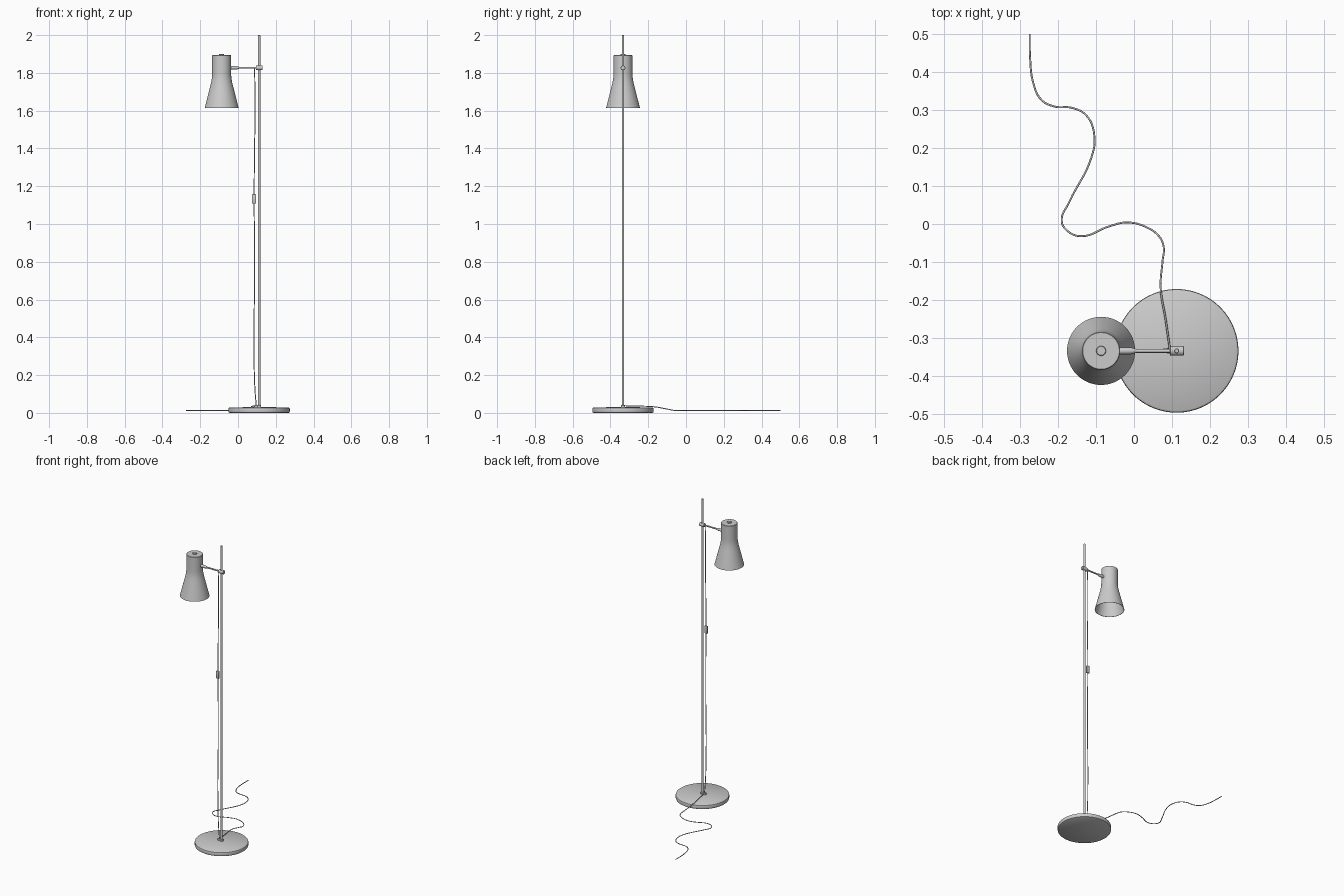
import bpy, bmesh, math
from mathutils import Vector

if "Cube" in bpy.data.objects:
    bpy.data.objects.remove(bpy.data.objects["Cube"])

Y = -0.3335          # depth of the lamp axis
POLE_X = 0.112
SHADE_X = -0.0865
ARM_Z = 1.827


def finish(name, bm, angle=35):
    bmesh.ops.recalc_face_normals(bm, faces=bm.faces)
    me = bpy.data.meshes.new(name)
    bm.to_mesh(me)
    bm.free()
    ob = bpy.data.objects.new(name, me)
    bpy.context.collection.objects.link(ob)
    bpy.ops.object.select_all(action='DESELECT')
    bpy.context.view_layer.objects.active = ob
    ob.select_set(True)
    bpy.ops.object.shade_smooth_by_angle(angle=math.radians(angle))
    return ob


def lathe(name, profile, loc, n=48, along_x=False):
    """Revolve (radius, height) points; ends with radius 0 close on the axis."""
    bm = bmesh.new()
    vs = [bm.verts.new((r, 0, z)) for r, z in profile]
    es = [bm.edges.new(p) for p in zip(vs, vs[1:])]
    bmesh.ops.spin(bm, geom=vs + es, cent=(0, 0, 0), axis=(0, 0, 1),
                   angle=math.tau, steps=n, use_duplicate=False)
    bmesh.ops.remove_doubles(bm, verts=bm.verts, dist=1e-5)
    ob = finish(name, bm)
    ob.location = loc
    if along_x:
        ob.rotation_euler = (0, math.pi / 2, 0)
    return ob


def rod(name, r, a, b, loc, n=24, along_x=False, bevel=0.0015):
    return lathe(name, [(0, a), (r - bevel, a), (r, a + bevel),
                        (r, b - bevel), (r - bevel, b), (0, b)], loc, n, along_x)


def cord(name, points, radius=0.0025):
    cu = bpy.data.curves.new(name, 'CURVE')
    cu.dimensions = '3D'
    cu.bevel_depth = radius
    cu.bevel_resolution = 2
    cu.resolution_u = 8
    cu.use_fill_caps = True
    sp = cu.splines.new('BEZIER')
    sp.bezier_points.add(len(points) - 1)
    for bp, p in zip(sp.bezier_points, points):
        bp.co = Vector(p)
        bp.handle_left_type = bp.handle_right_type = 'AUTO'
    ob = bpy.data.objects.new(name, cu)
    bpy.context.collection.objects.link(ob)


# round base with softened rim
lathe("base", [(0, 0), (0.156, 0), (0.161, 0.003), (0.1625, 0.008), (0.1625, 0.021),
               (0.161, 0.026), (0.156, 0.029), (0, 0.031)], (POLE_X, Y, 0), 96)

# pole and its foot collar
rod("pole", 0.0065, 0.025, 2.0, (POLE_X, Y, 0))
rod("pole_collar", 0.011, 0.028, 0.041, (POLE_X, Y, 0))

# arm, clamp on the pole and sleeve at the shade
rod("arm", 0.005, -0.03, 0.11, (0, Y, ARM_Z), along_x=True)
rod("pole_clamp", 0.0125, 0.094, 0.131, (0, Y, ARM_Z), 32, True)
lathe("shade_sleeve", [(0, -0.04), (0.009, -0.04), (0.009, -0.008), (0.005, 0.006), (0, 0.006)],
      (0, Y, ARM_Z), 24, True)

# open-bottomed lamp shade: outer skin, then inner skin
outer = [(0.048, 1.894), (0.05, 1.892), (0.05, 1.80), (0.0505, 1.785), (0.052, 1.77),
         (0.055, 1.752), (0.0605, 1.73), (0.0895, 1.615)]
inner = [(r - 0.002, min(z, 1.891)) for r, z in reversed(outer)]
lathe("shade", [(0, 1.894)] + outer + inner + [(0, 1.891)], (SHADE_X, Y, 0), 64)
rod("shade_knob", 0.013, 1.89, 1.9, (SHADE_X, Y, 0))

# hanging cord, interrupted by the inline switch
cord("upper_cord", [(0.088, Y, 1.826), (0.090, Y, 1.6), (0.087, Y, 1.35), (0.085, Y, 1.15)])
cord("lower_cord", [(0.085, Y, 1.12), (0.088, Y, 0.8), (0.085, Y, 0.3),
                    (0.090, Y, 0.12), (0.097, Y, 0.037)])
bm = bmesh.new()
bmesh.ops.create_cube(bm, size=1)
bmesh.ops.scale(bm, vec=(0.021, 0.012, 0.05), verts=bm.verts)
bmesh.ops.bevel(bm, geom=bm.edges[:], offset=0.003, segments=2, affect='EDGES', profile=0.5)
finish("cord_switch", bm).location = (0.085, Y, 1.133)

# cord clip beside the pole foot
bm = bmesh.new()
bmesh.ops.create_cube(bm, size=1)
bmesh.ops.scale(bm, vec=(0.026, 0.014, 0.012), verts=bm.verts)
bmesh.ops.bevel(bm, geom=bm.edges[:], offset=0.002, segments=2, affect='EDGES', profile=0.5)
finish("cord_clip", bm).location = (0.099, Y, 0.035)

# cord running over the base and wandering across the floor
over_base = [(0.095, Y, 0.038), (0.083, -0.25, 0.036), (0.070, -0.166, 0.032),
             (0.075, -0.098, 0.020)]
floor = [(0.078, -0.06), (0.067, -0.034), (0.036, -0.01), (-0.017, 0.004), (-0.065, -0.006),
         (-0.139, -0.032), (-0.175, -0.018), (-0.19, 0.008), (-0.17, 0.058), (-0.112, 0.175),
         (-0.104, 0.23), (-0.125, 0.285), (-0.162, 0.305), (-0.21, 0.309), (-0.244, 0.327),
         (-0.265, 0.372), (-0.273, 0.435), (-0.274, 0.5)]
cord("floor_cord", over_base + [(x, y, 0.013) for x, y in floor])
